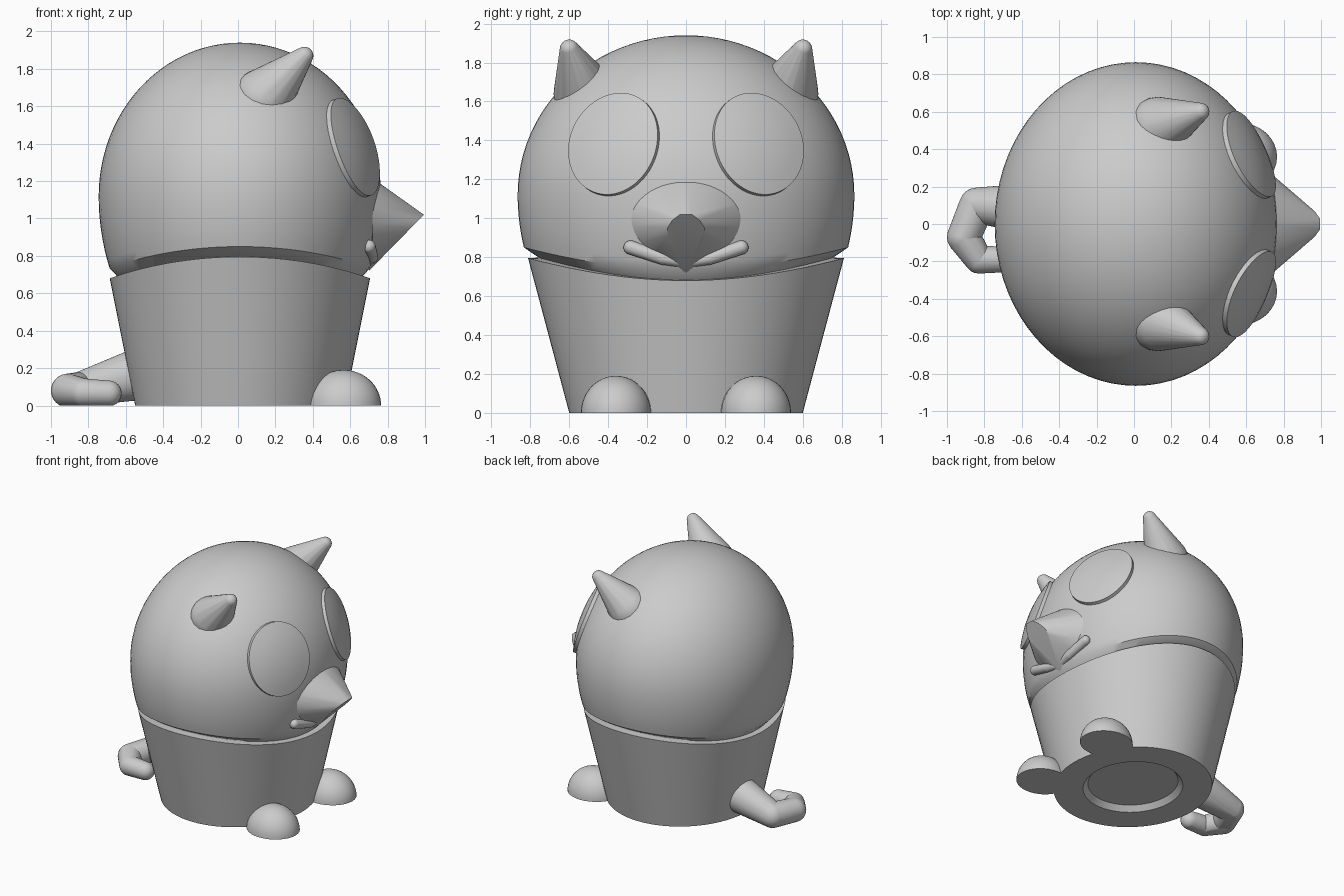
import bpy, bmesh
from math import sin, cos, pi, sqrt, radians
from mathutils import Vector

cube = bpy.data.objects.get("Cube")
if cube:
    bpy.data.objects.remove(cube, do_unlink=True)

grey = bpy.data.materials.new("plain_grey")
grey.use_nodes = True
grey.diffuse_color = (0.6, 0.6, 0.6, 1)
grey.node_tree.nodes["Principled BSDF"].inputs["Base Color"].default_value = (0.6, 0.6, 0.6, 1)

HEAD = Vector((0.01, 0, 1.12))          # centre of the head ellipsoid
SIZE = Vector((0.755, 0.865, 0.82))     # its half sizes


def finish(name, bm, angle=35):
    """Turn a bmesh into a shaded object."""
    bmesh.ops.recalc_face_normals(bm, faces=bm.faces)
    mesh = bpy.data.meshes.new(name)
    bm.to_mesh(mesh)
    bm.free()
    mesh.materials.append(grey)
    ob = bpy.data.objects.new(name, mesh)
    bpy.context.collection.objects.link(ob)
    bpy.ops.object.select_all(action='DESELECT')
    ob.select_set(True)
    bpy.context.view_layer.objects.active = ob
    bpy.ops.object.shade_smooth_by_angle(angle=radians(angle))
    return ob


def loft(name, rings):
    """Skin a stack of equal rings; a ring of one point closes an end."""
    bm = bmesh.new()
    loops = [[bm.verts.new(p) for p in ring] for ring in rings]
    for a, b in zip(loops, loops[1:]):
        n = max(len(a), len(b))
        for i in range(n):
            j = (i + 1) % n
            if len(a) == 1:
                bm.faces.new((a[0], b[i], b[j]))
            elif len(b) == 1:
                bm.faces.new((a[i], a[j], b[0]))
            else:
                bm.faces.new((a[i], a[j], b[j], b[i]))
    return finish(name, bm)


def hull(name, points, angle=35):
    bm = bmesh.new()
    for p in points:
        bm.verts.new(p)
    res = bmesh.ops.convex_hull(bm, input=bm.verts)
    junk = {v for v in res["geom_interior"] + res["geom_unused"]
            if isinstance(v, bmesh.types.BMVert)}
    bmesh.ops.delete(bm, geom=list(junk), context='VERTS')
    return finish(name, bm, angle)


def ball(centre, r, n=20):
    return [Vector(centre) + r * Vector((sin(a) * cos(t), sin(a) * sin(t), cos(a)))
            for a in [pi * k / n for k in range(n + 1)]
            for t in [2 * pi * k / n for k in range(n)]]


def capsule(name, p, rp, q, rq):
    """Tapered round-ended rod, kept above the ground."""
    pts = ball(p, rp) + ball(q, rq)
    for v in pts:
        v.z = max(v.z, 0)
    return hull(name, pts)


# Body and head: oval cross-sections, with a saddle-shaped groove between them
N = 72
angles = [2 * pi * i / N for i in range(N)]


def seam(t):
    return 0.68 + 0.115 * sin(t) ** 2


def cone_ring(scale, height):
    ring = []
    for t in angles:
        z = height(t)
        ring.append((HEAD.x + scale * (0.56 + 0.2 * z) * cos(t),
                     scale * (0.6 + 0.266 * z) * sin(t), z))
    return ring


def head_ring(f):
    """f runs from 0 at the head's lower edge to 1 at its widest level."""
    ring = []
    for t in angles:
        low = seam(t) + 0.055
        z = low + (HEAD.z - low) * f
        r = sqrt(1 - (HEAD.z - z) ** 2)
        ring.append((HEAD.x + SIZE.x * r * cos(t), SIZE.y * r * sin(t), z))
    return ring


loft("body", [
    [(HEAD.x, 0, 0.04)],
    cone_ring(0.56, lambda t: 0.04),
    cone_ring(0.63, lambda t: 0),
    cone_ring(1, lambda t: 0),
    cone_ring(1, seam),
    cone_ring(0.93, lambda t: seam(t) + 0.003),
    [(HEAD.x, 0, 0.72)]])

dome = []
for k in range(1, 24):
    a = pi / 2 * k / 24
    dome.append([(HEAD.x + SIZE.x * cos(a) * cos(t), SIZE.y * cos(a) * sin(t),
                  HEAD.z + SIZE.z * sin(a)) for t in angles])
loft("head", [[(HEAD.x, 0, 0.71)], cone_ring(0.93, lambda t: seam(t) + 0.002)]
     + [head_ring(k / 8) for k in range(9)] + dome
     + [[(HEAD.x, 0, HEAD.z + SIZE.z)]])


def on_head(p, d, scale):
    """Move p along d to the outer surface of the scaled head ellipsoid."""
    o = Vector([(p[i] - HEAD[i]) / (SIZE[i] * scale) for i in range(3)])
    v = Vector([d[i] / (SIZE[i] * scale) for i in range(3)])
    b, c = o.dot(v), o.dot(o) - 1
    return p + d * ((-b + sqrt(max(b * b - v.dot(v) * c, 0))) / v.dot(v))


for side, s in (("left", 1), ("right", -1)):
    # Eye: curved disc wrapped over the head
    c = on_head(Vector((0.3, 0.38 * s, 1.39)), Vector((1, 0, 0)), 1)
    n = Vector([(c[i] - HEAD[i]) / SIZE[i] ** 2 for i in range(3)]).normalized()
    u = Vector((0, 0, 1)).cross(n).normalized()
    v = n.cross(u)

    def eye_ring(f, scale):
        return [on_head(c + f * (0.25 * cos(t) * u + 0.275 * sin(t) * v), n, scale)
                for t in angles]
    loft(side + "_eye", [eye_ring(1, 0.95)]
         + [eye_ring(f, 1.03) for f in (1, 0.75, 0.5, 0.25)]
         + [[on_head(c, n, 1.03)]])

    # Ear: round-tipped cone leaning forward
    capsule(side + "_ear", (0.13, 0.52 * s, 1.64), 0.16, (0.355, 0.6 * s, 1.87), 0.048)

    # Foot: half ellipsoid
    hull(side + "_foot", [(0.565 + 0.2 * p.x, 0.36 * s + 0.18 * p.y, max(0, 0.19 * p.z))
                          for p in ball((0, 0, 0), 1, 32)])

    # Mouth: slim rounded bar rising to the side
    capsule(side + "_mouth_outer", (0.70, 0.285 * s, 0.85), 0.036, (0.715, 0.12 * s, 0.795), 0.034)
    capsule(side + "_mouth_inner", (0.715, 0.12 * s, 0.795), 0.034, (0.7, 0, 0.775), 0.03)

# Beak: oval base drawn out to a tip, with a flat teardrop underside
base = [(0.72, 0.28 * cos(t), 1.0 + 0.215 * sin(t)) for t in angles]
drop = []
for z, w in ((1.02, 0.03), (0.99, 0.07), (0.95, 0.095), (0.91, 0.095), (0.86, 0.07), (0.72, 0)):
    x = 0.7 + (z - 0.72) * 0.98
    drop += [(x, w, z), (x, -w, z)]
hull("beak", base + drop, 30)

# Tail: thick tapering rod hooked round on the ground
tail = [((-0.52, 0.08, 0.17), 0.14), ((-0.84, 0.1, 0.085), 0.095),
        ((-0.91, -0.07, 0.08), 0.09), ((-0.83, -0.19, 0.07), 0.075),
        ((-0.69, -0.19, 0.065), 0.068)]
for i, ((p, rp), (q, rq)) in enumerate(zip(tail, tail[1:])):
    capsule("tail_part_%d" % (i + 1), p, rp, q, rq)
